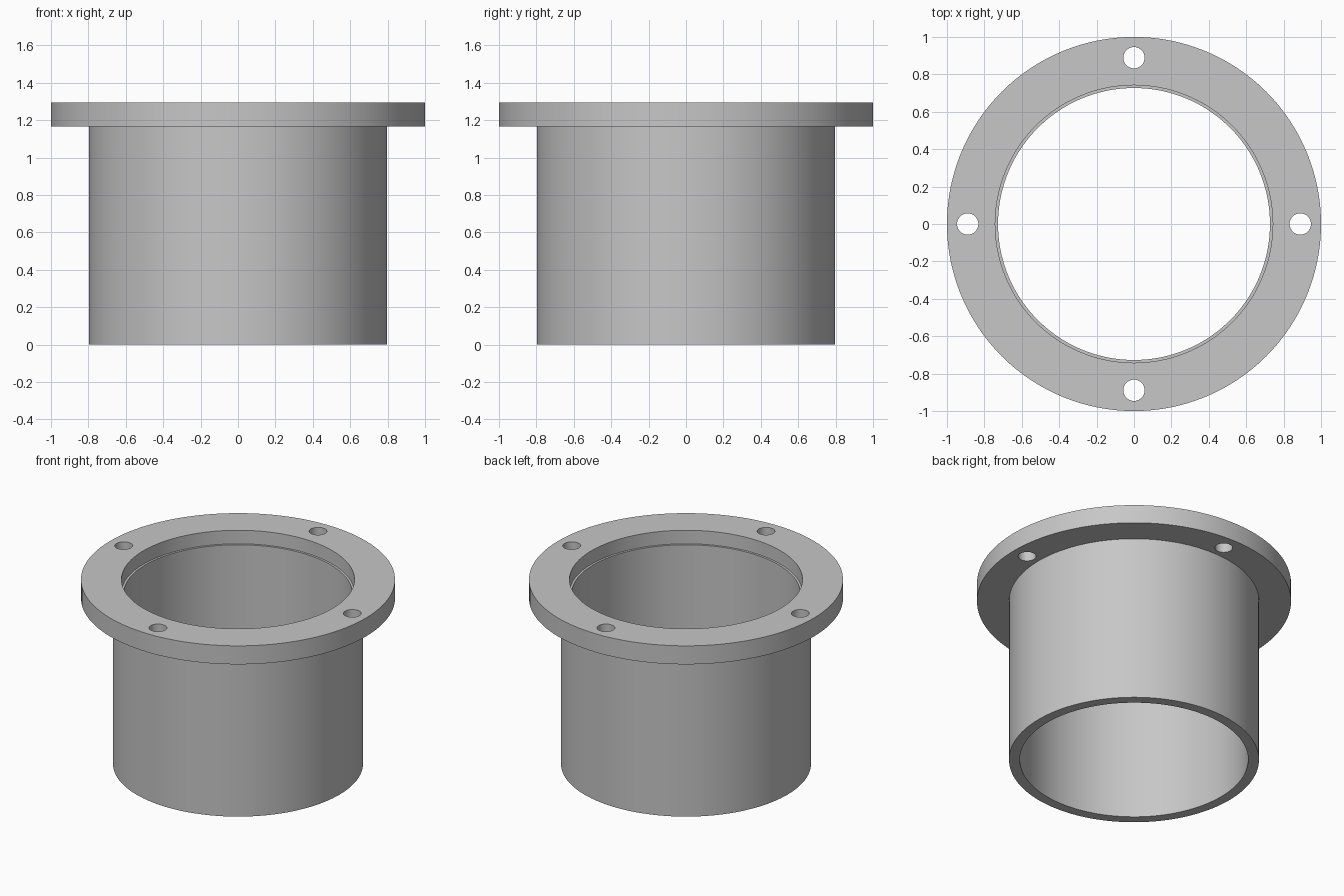
import bpy
import bmesh
import math
from mathutils import Matrix, Vector

SEGMENTS = 128
HEIGHT = 1.295
FLANGE_BOTTOM = 1.165
LEDGE = 1.2
FLANGE_R, TUBE_R, BORE_R, RECESS_R = 1.0, 0.796, 0.727, 0.742
HOLE_R, HOLE_CIRCLE = 0.057, 0.889

if "Cube" in bpy.data.objects:
    bpy.data.objects.remove(bpy.data.objects["Cube"], do_unlink=True)

grey = bpy.data.materials.new("plain_grey")
grey.use_nodes = True
color = (0.57, 0.57, 0.57, 1.0)
grey.diffuse_color = color
grey.node_tree.nodes["Principled BSDF"].inputs["Base Color"].default_value = color


def add_object(name, bm):
    bmesh.ops.recalc_face_normals(bm, faces=bm.faces)
    mesh = bpy.data.meshes.new(name)
    bm.to_mesh(mesh)
    bm.free()
    mesh.materials.append(grey)
    obj = bpy.data.objects.new(name, mesh)
    bpy.context.collection.objects.link(obj)
    return obj


def lathe(name, profile):
    """Revolve a closed (radius, z) profile around the z axis."""
    bm = bmesh.new()
    rings = []
    for i in range(SEGMENTS):
        a = math.tau * i / SEGMENTS
        rings.append([bm.verts.new((r * math.cos(a), r * math.sin(a), z)) for r, z in profile])
    n = len(profile)
    for i in range(SEGMENTS):
        here, there = rings[i], rings[(i + 1) % SEGMENTS]
        for j in range(n):
            k = (j + 1) % n
            bm.faces.new((here[j], there[j], there[k], here[k]))
    return add_object(name, bm)


# Tube and flange in one revolved section, with a shallow recess at the mouth
sleeve = lathe("flanged_sleeve", [
    (BORE_R, 0), (TUBE_R, 0), (TUBE_R, FLANGE_BOTTOM), (FLANGE_R, FLANGE_BOTTOM),
    (FLANGE_R, HEIGHT), (RECESS_R, HEIGHT), (RECESS_R, LEDGE), (BORE_R, LEDGE),
])

# Four bolt holes through the flange
bm = bmesh.new()
for i in range(4):
    a = i * math.pi / 2
    centre = Vector((math.cos(a), math.sin(a), 0)) * HOLE_CIRCLE
    centre.z = (FLANGE_BOTTOM + HEIGHT) / 2
    bmesh.ops.create_cone(bm, cap_ends=True, segments=32, radius1=HOLE_R, radius2=HOLE_R,
                          depth=0.3, matrix=Matrix.Translation(centre))
cutter = add_object("bolt_hole_cutter", bm)
cutter.hide_render = True

bpy.context.view_layer.objects.active = sleeve
sleeve.select_set(True)
cut = sleeve.modifiers.new("bolt_holes", 'BOOLEAN')
cut.operation = 'DIFFERENCE'
cut.solver = 'EXACT'
cut.object = cutter
bpy.ops.object.modifier_apply(modifier=cut.name)
bpy.data.objects.remove(cutter, do_unlink=True)

# Smooth round walls, crisp rims
bpy.ops.object.shade_smooth_by_angle(angle=math.radians(30))
